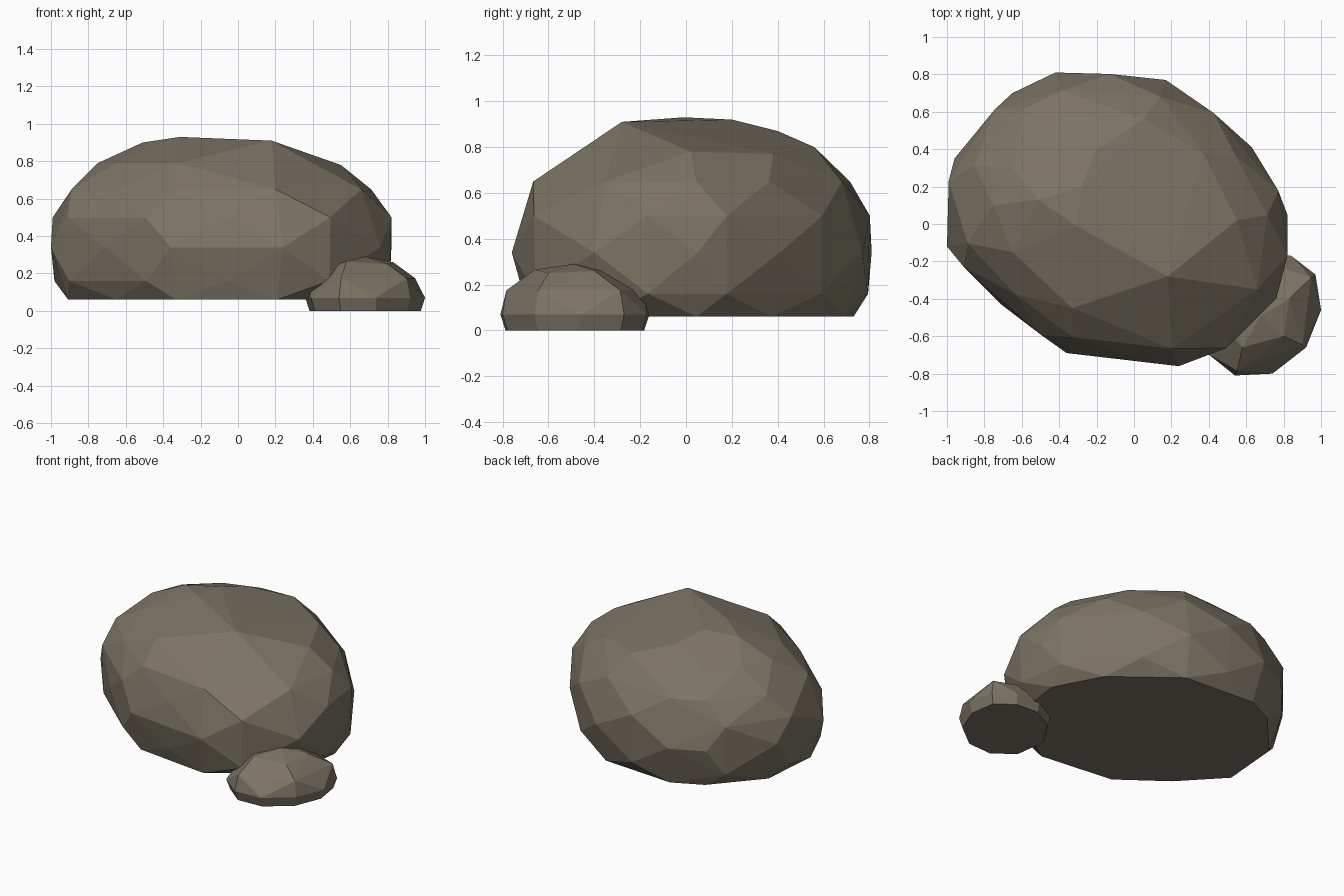
import bpy, bmesh

if "Cube" in bpy.data.objects:
    bpy.data.objects.remove(bpy.data.objects["Cube"])

stone = bpy.data.materials.new("stone")
stone.diffuse_color = (0.2, 0.175, 0.13, 1)
stone.use_nodes = True
stone.node_tree.nodes["Principled BSDF"].inputs["Base Color"].default_value = stone.diffuse_color


def ring(outline, centre, z, scale, start=0, step=1):
    """Copy of the outline at height z, scaled about the centre."""
    cx, cy = centre
    return [(cx + (x - cx) * scale, cy + (y - cy) * scale, z)
            for x, y in outline[start::step]]


def rock(name, points):
    """Faceted stone: the hull wrapped around the points."""
    bm = bmesh.new()
    verts = [bm.verts.new(p) for p in points]
    bmesh.ops.convex_hull(bm, input=verts)
    loose = [v for v in bm.verts if not v.link_faces]
    bmesh.ops.delete(bm, geom=loose, context='VERTS')
    bmesh.ops.recalc_face_normals(bm, faces=bm.faces)
    mesh = bpy.data.meshes.new(name)
    bm.to_mesh(mesh)
    bm.free()
    mesh.materials.append(stone)
    bpy.context.collection.objects.link(bpy.data.objects.new(name, mesh))


# Large boulder: widest outline, staggered belts, then the sloping crown
big = [(-.42, .81), (-.13, .81), (.17, .77), (.43, .60), (.63, .41), (.78, .18),
       (.82, .05), (.83, -.17), (.76, -.40), (.50, -.67), (.24, -.76),
       (-.06, -.70), (-.36, -.69), (-.50, -.60), (-.71, -.43), (-.92, -.23),
       (-1, -.12), (-1, .23), (-.96, .35), (-.75, .62), (-.65, .70)]
c = (-.08, .02)
crown = [(.55, .02, .78), (.37, .38, .77), (.05, .56, .80), (-.2, .55, .80),
         (-.45, .47, .80), (-.65, .30, .80), (-.75, .10, .79), (-.65, -.15, .79),
         (-.33, -.45, .79), (.18, -.28, .91), (-.31, -.01, .93), (-.51, .13, .90),
         (-.28, .20, .92), (-.2, .40, .87)]
rock("large_boulder",
     ring(big, c, .06, .90, 0, 2) + ring(big, c, .16, .98, 1, 2)
     + ring(big, c, .34, 1, 0, 2) + ring(big, c, .50, .99, 1, 2)
     + ring(big, c, .65, .88, 0, 2) + crown)

# Small stone tucked against the front right of the boulder
small = [(.84, -.17), (.97, -.27), (1, -.46), (.92, -.66), (.74, -.80),
         (.54, -.81), (.39, -.69), (.36, -.46), (.49, -.25), (.66, -.16)]
c = (.68, -.48)
rock("small_stone",
     ring(small, c, 0, .93) + ring(small, c, .07, 1)
     + ring(small, c, .175, .92, 1, 2)
     + [(.83, -.40, .26), (.80, -.60, .25), (.58, -.66, .265), (.50, -.46, .245),
        (.62, -.33, .26), (.68, -.49, .29)])
